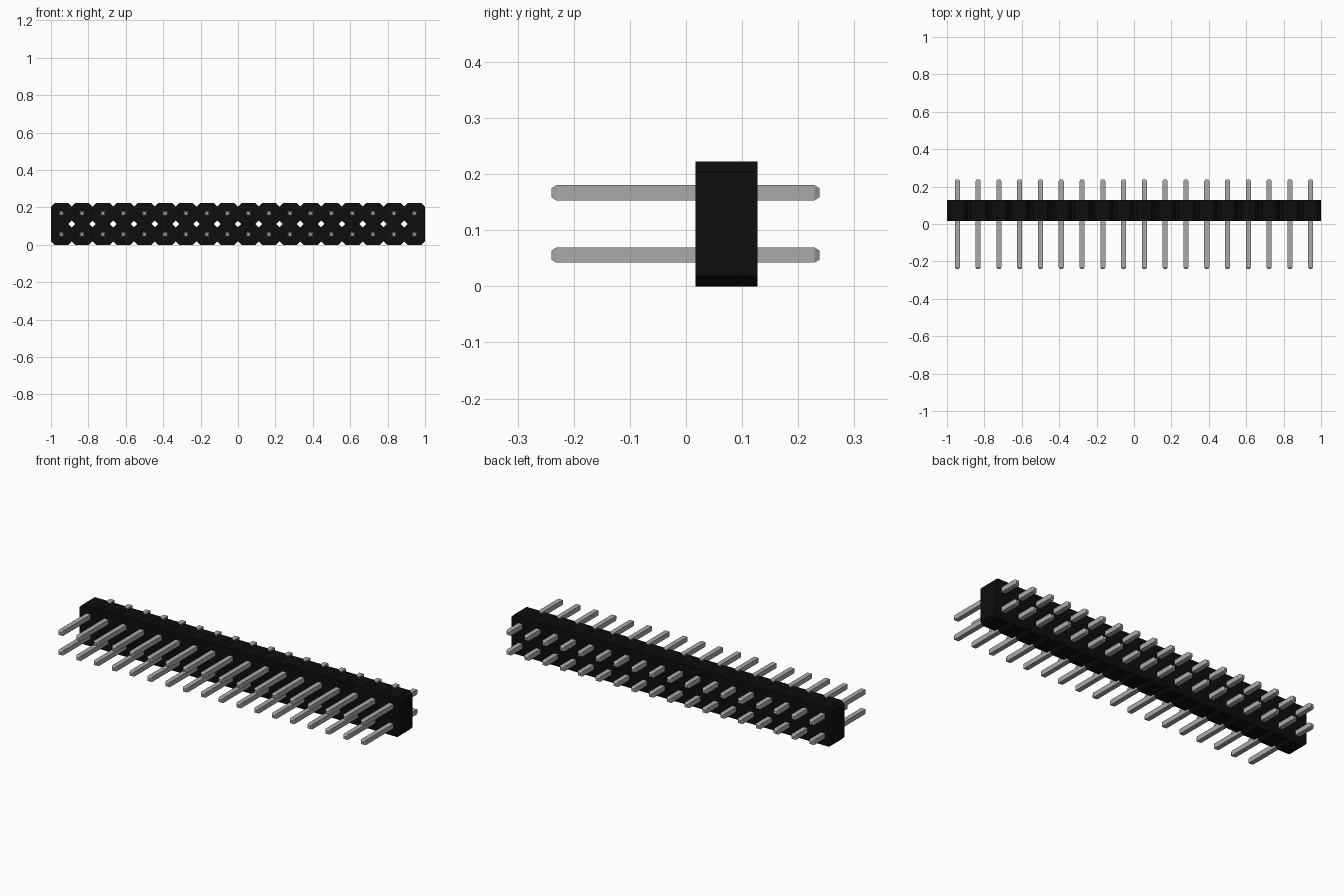
import bpy, bmesh
from mathutils import Matrix, Vector

cube = bpy.data.objects.get("Cube")
if cube:
    bpy.data.objects.remove(cube, do_unlink=True)

COLUMNS, ROWS = 18, 2
PITCH = 2 / COLUMNS
HALF = PITCH / 2
CHAMFER = 0.018
BODY_Y, BODY_DEPTH = 0.072, 0.11
PIN_WIDTH, PIN_TIP = 0.027, 0.016
PIN_FRONT, PIN_BACK, TIP_LENGTH = -0.24, 0.238, 0.009


def material(name, color):
    mat = bpy.data.materials.new(name)
    mat.use_nodes = True
    mat.diffuse_color = (*color, 1)
    bsdf = mat.node_tree.nodes["Principled BSDF"]
    bsdf.inputs["Base Color"].default_value = (*color, 1)
    return mat


def make_object(name, bm, mat):
    mesh = bpy.data.meshes.new(name)
    bmesh.ops.recalc_face_normals(bm, faces=bm.faces)
    bm.to_mesh(mesh)
    bm.free()
    mesh.materials.append(mat)
    obj = bpy.data.objects.new(name, mesh)
    bpy.context.collection.objects.link(obj)
    return obj


def cell_center(col, row):
    return (col + 0.5) * PITCH - 1, (row + 0.5) * PITCH


black = material("black plastic", (0.004, 0.004, 0.004))
metal = material("grey metal", (0.4, 0.4, 0.4))

# Housing: chamfered cells joined side by side, leaving diamond holes between
bm = bmesh.new()
for col in range(COLUMNS):
    for row in range(ROWS):
        cx, cz = cell_center(col, row)
        points = []
        for sx, sz in ((1, 1), (-1, 1), (-1, -1), (1, -1)):
            at_end = (col == 0 and sx < 0) or (col == COLUMNS - 1 and sx > 0)
            inner = (row == 0) == (sz > 0)
            side = (sx * HALF, sz * (HALF - CHAMFER))
            cap = (sx * (HALF - CHAMFER), sz * HALF)
            if at_end and inner:
                points.append((sx * HALF, sz * HALF))
            else:
                points += [side, cap] if sx * sz > 0 else [cap, side]
        bm.faces.new([bm.verts.new((cx + x, BODY_Y, cz + z)) for x, z in points])
bmesh.ops.remove_doubles(bm, verts=bm.verts, dist=0.0005)
housing = make_object("housing", bm, black)
solid = housing.modifiers.new("depth", "SOLIDIFY")
solid.thickness = BODY_DEPTH
solid.offset = 0

# Pins: square bars with tapered tips
bm = bmesh.new()
length = PIN_BACK - PIN_FRONT - 2 * TIP_LENGTH
bmesh.ops.create_cube(bm, size=1, matrix=Matrix.Diagonal((PIN_WIDTH, length, PIN_WIDTH, 1)))
bm.normal_update()
for face in [f for f in bm.faces if abs(f.normal.y) > 0.9]:
    direction = 1 if face.normal.y > 0 else -1
    tip = bmesh.ops.extrude_discrete_faces(bm, faces=[face])["faces"][0]
    for v in tip.verts:
        v.co.x *= PIN_TIP / PIN_WIDTH
        v.co.z *= PIN_TIP / PIN_WIDTH
        v.co.y += direction * TIP_LENGTH
first_pin = make_object("pin", bm, metal)
for row in range(ROWS):
    for col in range(COLUMNS):
        pin = first_pin
        if row or col:
            pin = bpy.data.objects.new("pin", first_pin.data)
            bpy.context.collection.objects.link(pin)
        x, z = cell_center(col, row)
        pin.location = Vector((x, (PIN_FRONT + PIN_BACK) / 2, z))
        pin.name = f"{('lower', 'upper')[row]}_pin_{col + 1}"
